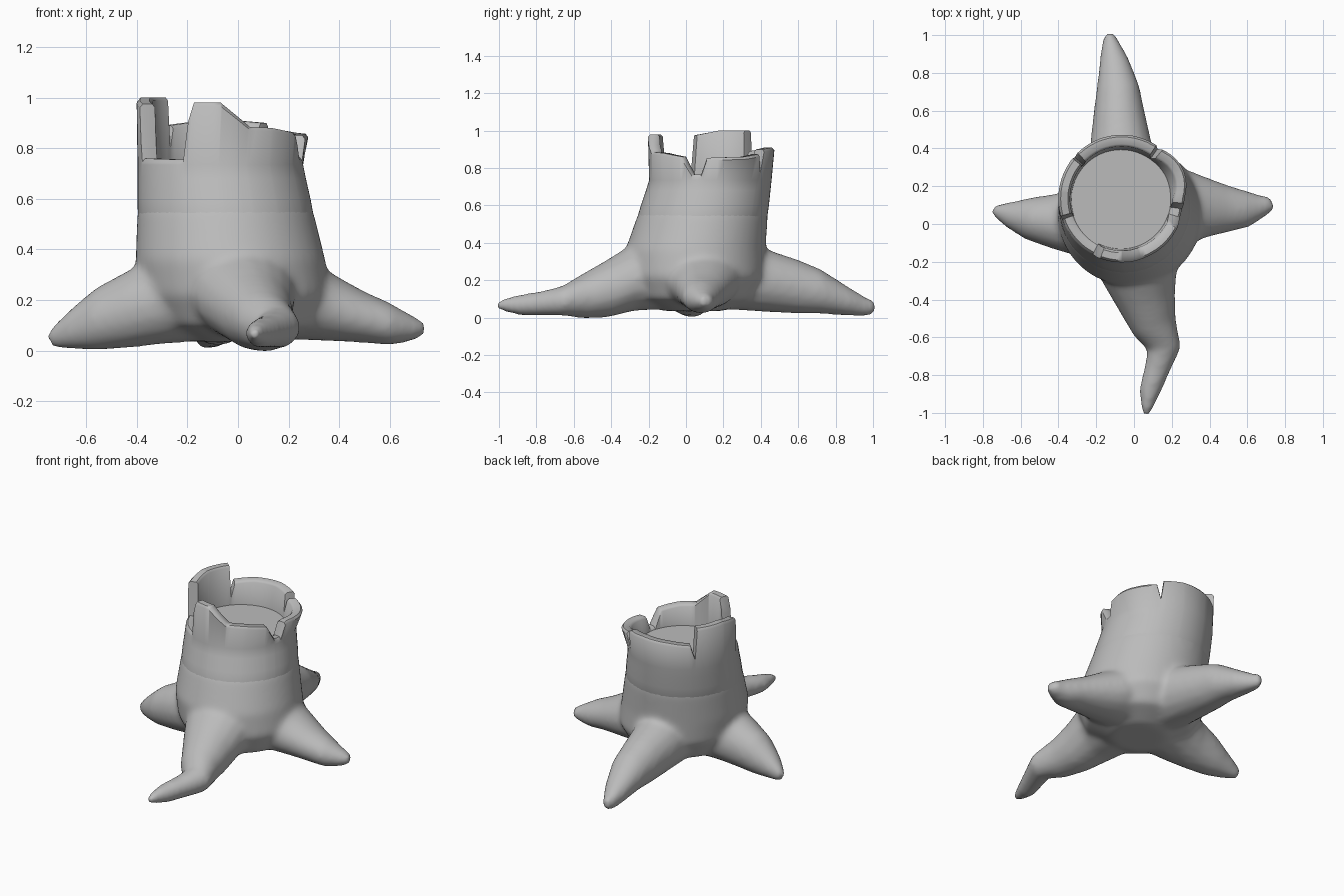
import bpy, bmesh, math
from mathutils import Vector

cube = bpy.data.objects.get("Cube")
if cube:
    bpy.data.objects.remove(cube, do_unlink=True)

bark = bpy.data.materials.new("grey_bark")
bark.use_nodes = True
GREY = (0.5, 0.5, 0.5, 1)
bark.diffuse_color = GREY
bark.node_tree.nodes["Principled BSDF"].inputs["Base Color"].default_value = GREY


def make_object(name, bm, angle=40):
    bmesh.ops.recalc_face_normals(bm, faces=bm.faces)
    mesh = bpy.data.meshes.new(name)
    bm.to_mesh(mesh)
    bm.free()
    mesh.materials.append(bark)
    ob = bpy.data.objects.new(name, mesh)
    bpy.context.collection.objects.link(ob)
    bpy.context.view_layer.objects.active = ob
    bpy.ops.object.select_all(action='DESELECT')
    ob.select_set(True)
    bpy.ops.object.shade_smooth_by_angle(angle=math.radians(angle))
    return ob


def loft(bm, rings, capped=True):
    """Skin a list of closed point rings, optionally closing both ends."""
    rows = [[bm.verts.new(p) for p in ring] for ring in rings]
    n = len(rows[0])
    for a, b in zip(rows, rows[1:]):
        for i in range(n):
            j = (i + 1) % n
            bm.faces.new((a[i], a[j], b[j], b[i]))
    if capped:
        bm.faces.new(rows[0][::-1])
        bm.faces.new(rows[-1])


def interpolate(table, t):
    """Linear lookup of the remaining columns by the first column."""
    for a, b in zip(table, table[1:]):
        if t <= b[0]:
            f = max(0, (t - a[0]) / (b[0] - a[0]))
            return [u + (v - u) * f for u, v in zip(a[1:], b[1:])]
    return list(table[-1][1:])


# Trunk profile: height, centre x, centre y, radius
TRUNK = [(.035, 0, .04, .16), (.1, 0, .04, .31), (.22, -.01, .05, .375),
         (.36, -.03, .05, .375), (.55, -.05, .09, .348),
         (.73, -.07, .13, .327), (.9, -.065, .135, .34), (1.0, -.062, .135, .34)]


def trunk_point(z, deg, inset=0):
    cx, cy, r = interpolate(TRUNK, z)
    a = math.radians(deg)
    return Vector((cx + (r - inset) * math.cos(a), cy + (r - inset) * math.sin(a), z))


# Root stations: x, y, bottom, top, half width
ROOTS = {
    "back": [(-.05, .1, .05, .4, .2), (-.07, .42, .03, .37, .165), (-.08, .6, .02, .31, .135),
             (-.085, .72, .02, .26, .115), (-.105, .86, .01, .17, .08),
             (-.125, .96, .005, .11, .048), (-.13, 1.01, .02, .09, .025)],
    "front": [(0, 0, .05, .44, .24), (.03, -.28, .035, .4, .2), (.07, -.42, .0, .31, .155),
              (.11, -.55, -.005, .235, .12), (.16, -.66, .01, .17, .09),
              (.125, -.76, .01, .145, .07), (.085, -.88, .01, .125, .058),
              (.068, -.97, .03, .105, .035), (.067, -1.01, .045, .085, .02)],
    "right": [(0, .04, .05, .38, .22), (-.3, .01, .025, .38, .185), (-.43, .015, .01, .32, .145),
              (-.56, .03, .0, .25, .112), (-.66, .05, .005, .165, .07),
              (-.73, .07, .01, .1, .035), (-.75, .075, .03, .08, .02)],
    "left": [(0, .08, .05, .38, .22), (.28, .09, .04, .36, .2), (.4, .085, .035, .29, .155),
             (.5, .08, .03, .235, .125), (.6, .08, .02, .19, .098),
             (.68, .095, .035, .145, .06), (.735, .11, .055, .115, .035)],
}

# Trunk and roots fused into one flowing body
bm = bmesh.new()
levels = [.035, .1, .16, .22, .3, .36, .45, .55]
rings = [[trunk_point(z, d) for d in range(0, 360, 8)] for z in levels]
rings += [[trunk_point(z, d, .02) for d in range(0, 360, 8)] for z in (.62, .72)]
loft(bm, rings)
for stations in ROOTS.values():
    centres = [Vector((s[0], s[1], (s[2] + s[3]) / 2)) for s in stations]
    rings = []
    for i, (x, y, low, high, half) in enumerate(stations):
        along = centres[min(i + 1, len(centres) - 1)] - centres[max(i - 1, 0)]
        side = Vector((along.y, -along.x, 0)).normalized() * half
        up = Vector((0, 0, (high - low) / 2))
        rings.append([centres[i] + side * math.cos(k * math.tau / 16)
                      + up * math.sin(k * math.tau / 16) for k in range(16)])
    loft(bm, rings)
body = make_object("trunk_and_roots", bm, 180)
fuse = body.modifiers.new("fuse", 'REMESH')
fuse.mode = 'VOXEL'
fuse.voxel_size = .016
fuse.use_smooth_shade = True
relax = body.modifiers.new("relax", 'SMOOTH')
relax.factor = .5
relax.iterations = 14

# Broken rim: angle in degrees, height
BREAKS = [(0, .855), (30, .86), (50, .875), (54, .79), (57, .9), (80, .91), (110, .905),
          (134, .89), (138, .81), (141, 1.0), (172, 1.0), (196, .975), (199, .76), (243, .755),
          (247, .92), (250, .98), (269, .98), (280, .93), (290, .885), (308, .88),
          (332, .86), (343, .765), (351, .765), (356, .85), (360, .855)]
angles = sorted(set(range(0, 360, 6)) | {b[0] for b in BREAKS[:-1]})


def rim_row(level, inset, lift=0):
    """A ring at a fixed height, or along the broken edge when level is None."""
    ring = []
    for d in angles:
        h = interpolate(BREAKS, d)[0]
        z = h + lift if level is None else level
        flare = .028 * math.sin(math.pi * d / 52) if d < 52 and z > .76 else 0
        ring.append(trunk_point(z, d, inset - flare))
    return ring


bm = bmesh.new()
loft(bm, [rim_row(.46, .025), rim_row(.52, .004), rim_row(.6, 0), rim_row(.68, 0), rim_row(.735, 0),
          rim_row(None, .002, -.014), rim_row(None, .014), rim_row(None, .052),
          rim_row(None, .064, -.012), rim_row(.735, .066)], capped=False)
make_object("broken_rim", bm, 45)

# Sunken floor inside the rim
bm = bmesh.new()
loft(bm, [[trunk_point(z, d, .05) for d in range(0, 360, 10)] for z in (.7, .75)])
make_object("hollow_floor", bm, 30)
